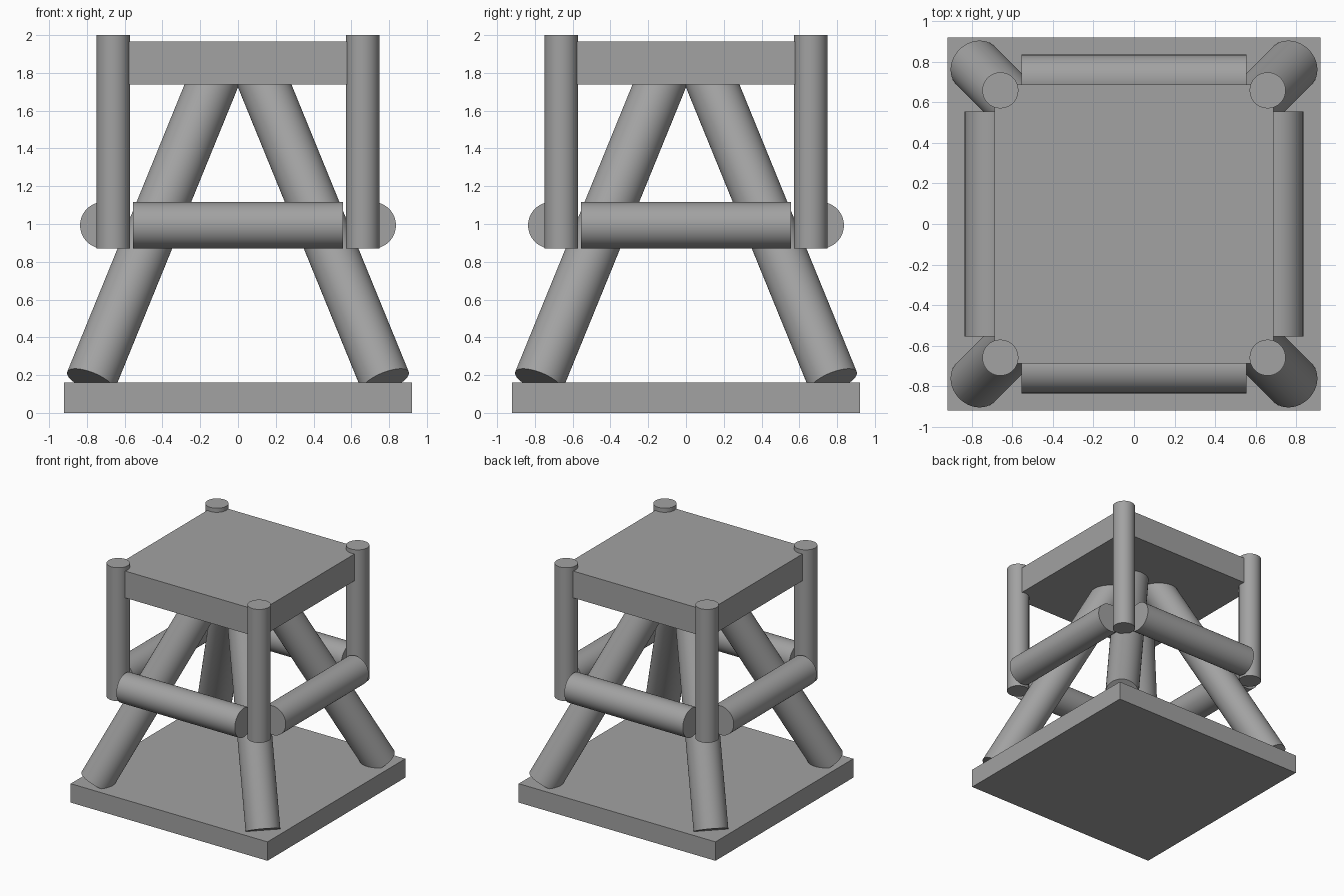
import bpy
import math
from mathutils import Vector

if "Cube" in bpy.data.objects:
    bpy.data.objects.remove(bpy.data.objects["Cube"], do_unlink=True)

# One flat grey for every part
GREY = (0.36, 0.36, 0.36, 1.0)
grey = bpy.data.materials.new("plain_grey")
grey.use_nodes = True
grey.diffuse_color = GREY
grey.node_tree.nodes["Principled BSDF"].inputs["Base Color"].default_value = GREY


def slab(name, half, bottom, top):
    bpy.ops.mesh.primitive_cube_add(size=1, location=(0, 0, (bottom + top) / 2))
    obj = bpy.context.object
    obj.name = name
    obj.scale = (2 * half, 2 * half, top - bottom)
    bpy.ops.object.transform_apply(location=False, rotation=False, scale=True)
    obj.data.materials.append(grey)


def rod(name, start, end, radius):
    start, end = Vector(start), Vector(end)
    axis = end - start
    bpy.ops.mesh.primitive_cylinder_add(
        vertices=64, radius=radius, depth=axis.length, location=(start + end) / 2)
    obj = bpy.context.object
    obj.name = name
    obj.rotation_euler = axis.to_track_quat("Z", "Y").to_euler()
    bpy.ops.object.shade_smooth_by_angle(angle=math.radians(30))
    obj.data.materials.append(grey)


# Ground plate and upper deck
slab("base_plate", 0.922, 0, 0.16)
slab("top_deck", 0.69, 1.738, 1.965)

# Corner posts and splayed legs
SPLAY = math.tan(math.radians(30)) / math.sqrt(2)
FOOT, FOOT_Z, HEAD_Z = 0.78, 0.167, 1.85
head = FOOT - SPLAY * (HEAD_Z - FOOT_Z)
for end, sy in (("front", -1), ("back", 1)):
    for side, sx in (("left", 1), ("right", -1)):
        rod(f"{end}_{side}_post", (sx * 0.66, sy * 0.66, 0.87),
            (sx * 0.66, sy * 0.66, 2), 0.089)
        rod(f"{end}_{side}_leg", (sx * FOOT, sy * FOOT, FOOT_Z),
            (sx * head, sy * head, HEAD_Z), 0.134)

# Horizontal rails around the waist
RAIL, REACH, RAIL_Z, RAIL_R = 0.713, 0.555, 0.993, 0.123
for s, along_x, along_y in ((-1, "front", "right"), (1, "back", "left")):
    rod(f"{along_x}_rail", (-REACH, s * RAIL, RAIL_Z), (REACH, s * RAIL, RAIL_Z), RAIL_R)
    rod(f"{along_y}_rail", (s * RAIL, -REACH, RAIL_Z), (s * RAIL, REACH, RAIL_Z), RAIL_R)
